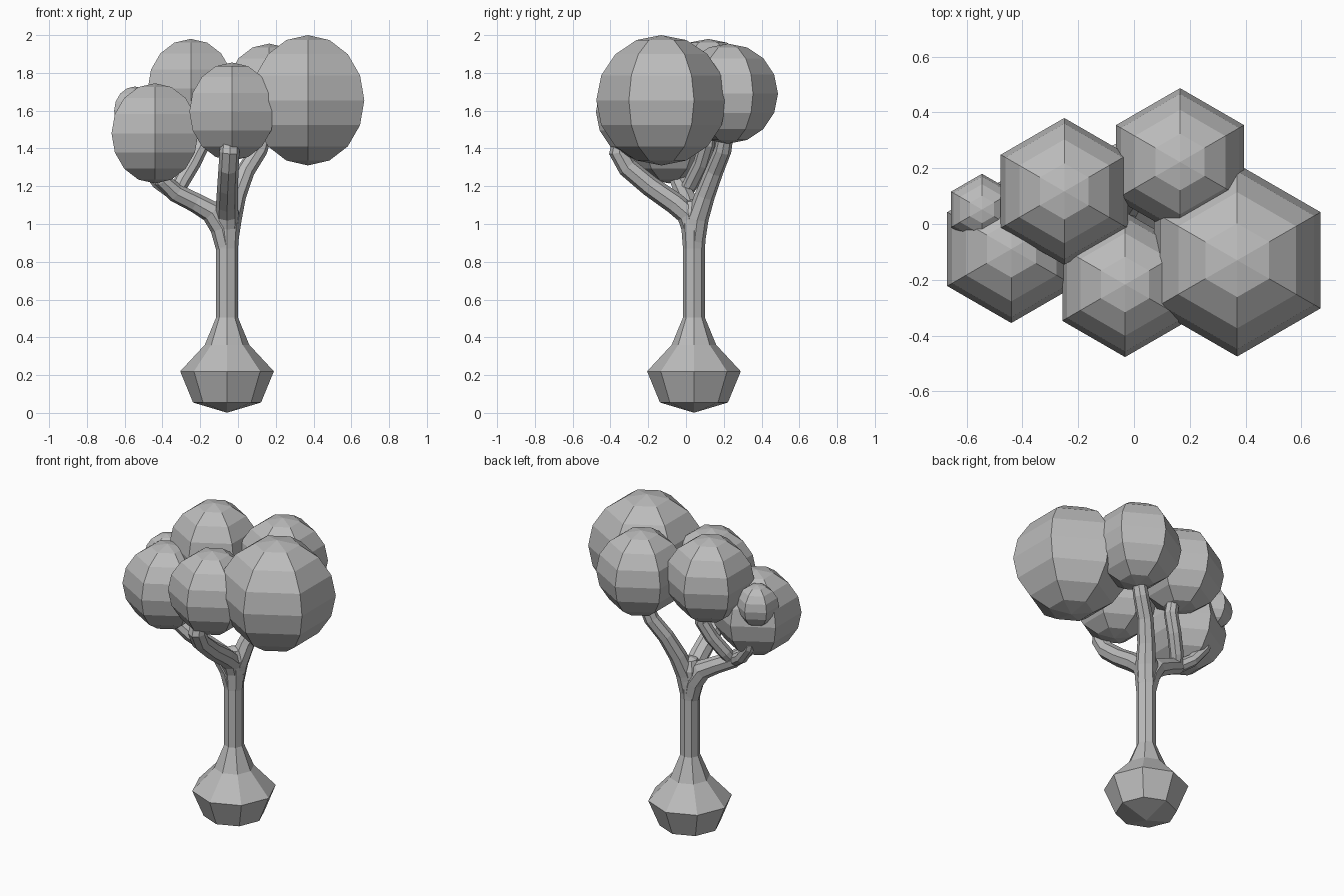
import bpy, bmesh, math
from mathutils import Vector, Matrix

if "Cube" in bpy.data.objects:
    bpy.data.objects.remove(bpy.data.objects["Cube"])

grey = bpy.data.materials.new("plain grey")
grey.diffuse_color = (0.5, 0.5, 0.5, 1)
grey.use_nodes = True
grey.node_tree.nodes["Principled BSDF"].inputs["Base Color"].default_value = grey.diffuse_color


def finish(bm, name):
    bmesh.ops.recalc_face_normals(bm, faces=bm.faces)
    me = bpy.data.meshes.new(name)
    bm.to_mesh(me)
    bm.free()
    me.materials.append(grey)
    ob = bpy.data.objects.new(name, me)
    bpy.context.collection.objects.link(ob)
    return ob


def tube(name, pts, sides=8):
    """Octagonal tube through (x, y, z, radius) points."""
    bm = bmesh.new()
    P = [Vector(p[:3]) for p in pts]
    rings = []
    side, d_old = Vector((1, 0, 0)), Vector((0, 0, 1))
    for i, p in enumerate(P):
        d = (P[min(i + 1, len(P) - 1)] - P[max(i - 1, 0)]).normalized()
        side = d_old.rotation_difference(d) @ side
        d_old = d
        other = d.cross(side)
        ring = []
        for k in range(sides):
            a = 2 * math.pi * k / sides
            ring.append(bm.verts.new(p + pts[i][3] * (math.cos(a) * side + math.sin(a) * other)))
        rings.append(ring)
    for a, b in zip(rings, rings[1:]):
        for k in range(sides):
            j = (k + 1) % sides
            bm.faces.new((a[k], a[j], b[j], b[k]))
    # end caps: four quads meeting in a slightly domed centre
    for ring, p, s in ((rings[0], P[0], -1), (rings[-1], P[-1], 1)):
        r = pts[0][3] if s < 0 else pts[-1][3]
        axis = Vector((0, 0, 1)) if s < 0 else d_old
        c = bm.verts.new(p + axis * s * r * 0.3)
        for k in range(0, sides, 2):
            bm.faces.new((c, ring[k], ring[k + 1], ring[(k + 2) % sides]))
    return finish(bm, name)


def ball(name, x, y, z, r):
    """Six-sided foliage ball with a corner towards +y and -y."""
    bm = bmesh.new()
    bmesh.ops.create_uvsphere(bm, u_segments=6, v_segments=8, radius=r)
    # rotate so that the corners lie on the y axis
    v = max(bm.verts, key=lambda w: w.co.xy.length)
    turn = math.pi / 2 - math.atan2(v.co.y, v.co.x)
    bm.transform(Matrix.Translation((x, y, z)) @ Matrix.Rotation(turn, 4, 'Z'))
    return finish(bm, name)


# trunk with bulbous root
TX, TY = -0.058, 0.042
profile = [(0.055, 0.18), (0.22, 0.248), (0.36, 0.118), (0.505, 0.058),
           (0.87, 0.058), (0.97, 0.066), (1.06, 0.07), (1.12, 0.045)]
tube("trunk", [(TX, TY, z, r) for z, r in profile])

# branches
tube("left_branch", [(TX, TY, 0.86, 0.055), (-0.085, 0.04, 0.98, 0.062),
                     (-0.14, 0.03, 1.065, 0.06), (-0.23, 0.015, 1.115, 0.052),
                     (-0.33, -0.01, 1.165, 0.05), (-0.40, -0.04, 1.23, 0.045),
                     (-0.43, -0.07, 1.36, 0.04)])
tube("front_branch", [(TX, TY, 0.95, 0.055), (TX, 0.01, 1.05, 0.06),
                      (TX, -0.06, 1.11, 0.058), (-0.055, -0.19, 1.20, 0.055),
                      (-0.05, -0.31, 1.30, 0.053), (-0.045, -0.355, 1.38, 0.053),
                      (-0.04, -0.34, 1.47, 0.045)])
tube("back_right_branch", [(TX, TY, 0.88, 0.055), (-0.04, 0.06, 1.03, 0.06),
                           (-0.01, 0.10, 1.15, 0.053), (0.04, 0.15, 1.28, 0.048),
                           (0.11, 0.195, 1.39, 0.046), (0.15, 0.215, 1.50, 0.04)])
tube("back_left_branch", [(-0.33, -0.01, 1.155, 0.035), (-0.30, 0.03, 1.22, 0.042),
                          (-0.24, 0.08, 1.32, 0.042), (-0.19, 0.11, 1.42, 0.042),
                          (-0.20, 0.12, 1.52, 0.038)])
tube("outer_left_branch", [(-0.34, -0.01, 1.165, 0.04), (-0.42, 0.03, 1.22, 0.038),
                           (-0.49, 0.055, 1.31, 0.034), (-0.53, 0.06, 1.43, 0.03),
                           (-0.545, 0.055, 1.55, 0.028)])

# foliage
for name, *data in [("right_foliage", 0.37, -0.13, 1.655, 0.345),
                    ("back_right_foliage", 0.165, 0.222, 1.69, 0.265),
                    ("back_left_foliage", -0.25, 0.117, 1.717, 0.263),
                    ("front_foliage", -0.032, -0.217, 1.595, 0.26),
                    ("left_foliage", -0.44, -0.09, 1.48, 0.265),
                    ("small_left_foliage", -0.545, 0.052, 1.60, 0.128)]:
    ball(name, *data)
